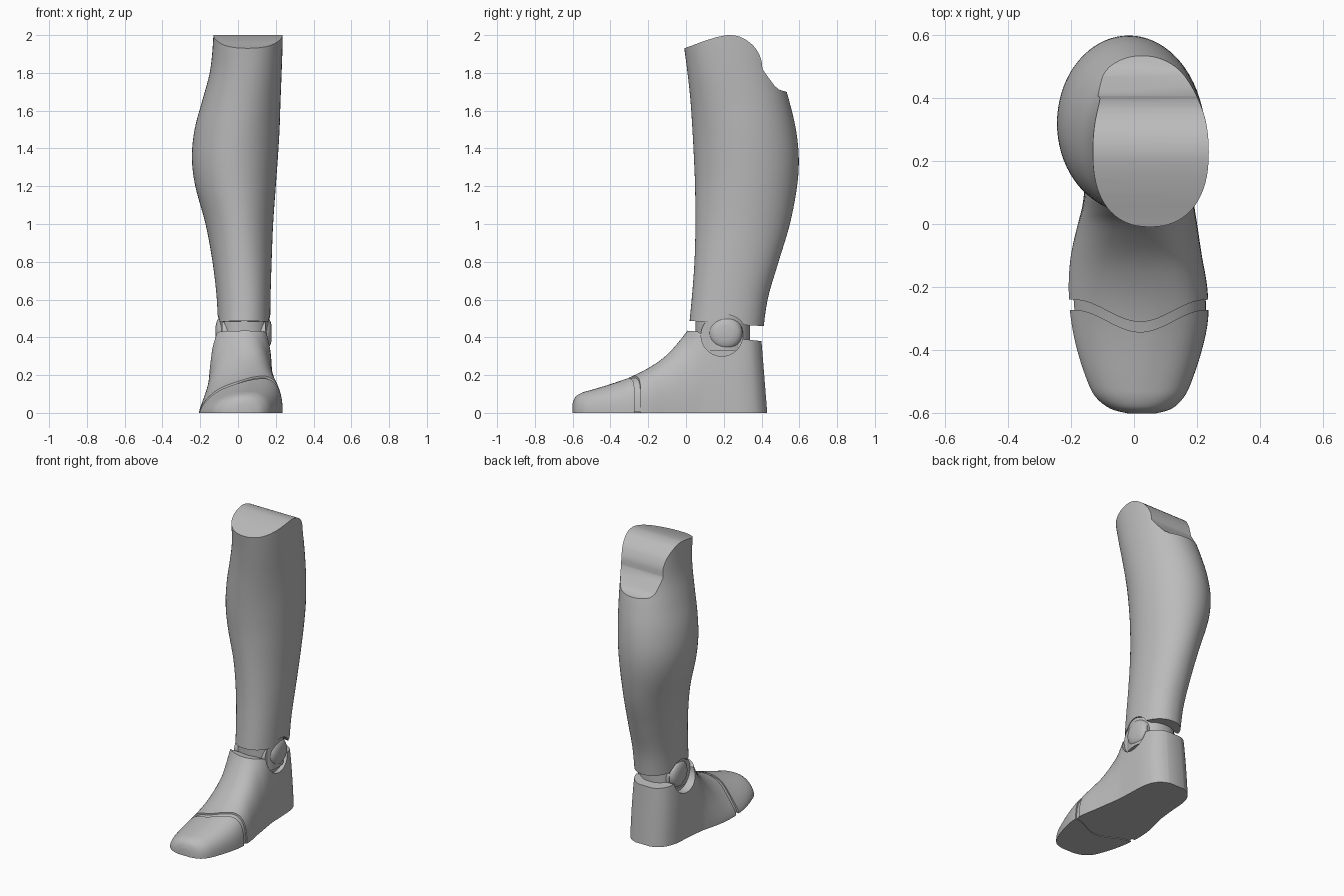
import bpy, bmesh
from math import sin, cos, pi, radians

cube = bpy.data.objects.get("Cube")
if cube:
    bpy.data.objects.remove(cube)

grey = bpy.data.materials.new("plain_grey")
grey.use_nodes = True
colour = (0.5, 0.5, 0.5, 1)
grey.diffuse_color = colour
grey.node_tree.nodes["Principled BSDF"].inputs["Base Color"].default_value = colour


def resample(rows, steps):
    """Smooth curve through the rows, any number of columns."""
    out = []
    last = len(rows) - 1
    for i in range(last):
        a, b, c, d = (rows[max(0, min(last, i + k))] for k in (-1, 0, 1, 2))
        for s in range(steps):
            t = s / steps
            out.append([q + t * (r - p) / 2 + t * t * (2 * p - 5 * q + 4 * r - w) / 2
                        + t ** 3 * (3 * q - p - 3 * r + w) / 2
                        for p, q, r, w in zip(a, b, c, d)])
    return out + [list(rows[-1])]


def signed_power(v, e):
    return abs(v) ** e * (1 if v >= 0 else -1)


def make_object(name, bm):
    bmesh.ops.recalc_face_normals(bm, faces=bm.faces[:])
    mesh = bpy.data.meshes.new(name)
    bm.to_mesh(mesh)
    bm.free()
    mesh.materials.append(grey)
    obj = bpy.data.objects.new(name, mesh)
    bpy.context.collection.objects.link(obj)
    return obj


def loft(name, rings):
    bm = bmesh.new()
    loops = [[bm.verts.new(p) for p in ring] for ring in rings]
    n = len(loops[0])
    for lo, hi in zip(loops, loops[1:]):
        for i in range(n):
            j = (i + 1) % n
            bm.faces.new((lo[i], lo[j], hi[j], hi[i]))
    bm.faces.new(loops[0])
    bm.faces.new(loops[-1])
    return make_object(name, bm)


def prism(points, place, start, end):
    return loft("trim_shape", [[place(u, v, w) for u, v in points] for w in (start, end)])


def across(y, z, x):
    return (x, y, z)


def upright(x, y, z):
    return (x, y, z)


def apply_modifiers(obj):
    graph = bpy.context.evaluated_depsgraph_get()
    mesh = bpy.data.meshes.new_from_object(obj.evaluated_get(graph))
    obj.modifiers.clear()
    obj.data = mesh


def keep_inside(obj, cutter):
    mod = obj.modifiers.new("trim", "BOOLEAN")
    mod.operation = "INTERSECT"
    mod.solver = "EXACT"
    mod.object = cutter
    bpy.context.view_layer.update()
    apply_modifiers(obj)
    bpy.data.objects.remove(cutter)


def arc(cy, cz, r, a, b, n=28):
    angles = [radians(a + (b - a) * i / n) for i in range(n + 1)]
    return [(cy + r * cos(t), cz + r * sin(t)) for t in angles]


def oval_ring(z, xl, xr, yf, yb, e, n=72):
    ring = []
    for i in range(n):
        t = 2 * pi * i / n
        ring.append(((xl + xr) / 2 + (xr - xl) / 2 * signed_power(cos(t), 2 / e),
                     (yf + yb) / 2 + (yb - yf) / 2 * signed_power(sin(t), 2 / e), z))
    return ring


# Lower leg: height, left and right edges, front, back, squareness
leg_rows = [
    (.4, -.105, .17, .01, .405, 2.2), (.6, -.112, .172, .03, .432, 2.2),
    (.8, -.135, .178, .045, .49, 2.1), (1, -.172, .186, .05, .55, 2),
    (1.2, -.226, .2, .048, .588, 2), (1.35, -.244, .211, .042, .597, 2),
    (1.5, -.23, .22, .034, .582, 2), (1.65, -.19, .225, .024, .547, 2.1),
    (1.8, -.15, .231, .008, .505, 2.2), (1.95, -.133, .236, -.012, .48, 2.3),
    (2.1, -.128, .238, -.035, .47, 2.3)]
shin = loft("lower_leg", [oval_ring(*r) for r in resample(leg_rows, 5)])

# Side outline of the leg: domed knee top, rear step, notched ankle edge
knee_line = resample([(-.2, 1.87), (-.01, 1.93), (.1, 1.97), (.18, 1.993), (.24, 2),
                      (.3, 1.985), (.36, 1.94), (.395, 1.88), (.405, 1.82)], 4)
knee_line += [(.44, 1.77), (.47, 1.73), (.495, 1.71), (.53, 1.7), (.8, 1.68)]
notch = arc(.21, .41, .11, 30, 140)
keep_inside(shin, prism(knee_line + [(.8, .44)] + notch + [(-.2, .5)], across, -.5, .5))

# Foot: y, left and right edges, ridge x, height, left and right squareness
foot_rows = [
    (-.6, -.02, .07, .025, .05, 2, 2), (-.585, -.075, .12, .03, .085, 2, 2.2),
    (-.55, -.12, .157, .04, .107, 1.9, 2.5), (-.5, -.147, .182, .05, .122, 1.8, 2.6),
    (-.4, -.18, .215, .065, .152, 1.6, 2.7), (-.3, -.2, .235, .075, .188, 1.5, 2.7),
    (-.2, -.207, .232, .07, .237, 1.5, 2.5), (-.1, -.2, .215, .055, .308, 1.6, 2.3),
    (0, -.178, .2, .035, .425, 1.8, 2.2), (.05, -.165, .192, .03, .51, 2.1, 2.3),
    (.1, -.158, .186, .03, .59, 2.4, 2.5), (.2, -.148, .182, .03, .68, 2.5, 2.6),
    (.3, -.14, .176, .025, .7, 2.6, 2.6), (.37, -.115, .155, .02, .7, 2.7, 2.7),
    (.41, -.077, .117, .02, .7, 2.8, 2.8), (.43, -.035, .075, .02, .7, 3, 3)]


def foot_loft(name, scale=1, n=40):
    rings = []
    for y, xl, xr, ridge, h, el, er in resample(foot_rows, 4):
        ring = []
        for i in range(n + 1):
            t = pi * i / n
            side, e = (xr, er) if i * 2 <= n else (xl, el)
            x = ridge + (side - ridge) * scale * abs(cos(t)) ** (2 / e)
            z = h * scale * max(0, sin(t)) ** (2 / e)
            ring.append((x, y - .08 * z * max(0, y / .43), z))
        rings.append(ring)
    return loft(name, rings)


def toe_line(base):
    """Wavy seam running across the foot."""
    xs = [-.19 + .42 * i / 32 for i in range(33)]
    wave = [(x, base - .035 * (1 + cos(pi * (x - .02) / .21))) for x in xs]
    return [(-.4, base)] + wave + [(.4, base)]


foot = foot_loft("foot")
socket = arc(.19, .41, .11, 175, 350)
keep_inside(foot, prism([(-.8, -.1), (-.8, .45), (-.02, .437), (.06, .431)] + socket
                        + [(.4, .38), (.8, .36), (.8, -.1)], across, -.5, .5))
keep_inside(foot, prism(toe_line(-.24) + [(.4, .8), (-.4, .8)], upright, -.2, 1))

toes = foot_loft("toe_cap")
keep_inside(toes, prism(toe_line(-.272) + [(.4, -.8), (-.4, -.8)], upright, -.2, 1))

toe_joint = foot_loft("toe_joint", .95)
keep_inside(toe_joint, prism([(-.4, -.4), (.4, -.4), (.4, -.2), (-.4, -.2)], upright, .004, 1))

# Ankle: neck, socket lining and rounded pivot
neck = loft("ankle_neck", [oval_ring(z, -.1, .165, .05, .34, 2.2) for z in (.33, .53)])
lining = loft("ankle_socket", [[(x, y, z) for y, z in arc(.19, .41, .112, 0, 354, 59)]
                               for x in (-.085, .145)])
pivot = loft("ankle_pivot", [[(x, y, z) for y, z in arc(.21, .423, r, 0, 354, 59)]
                             for x, r in resample([(-.118, .04), (-.108, .07), (-.085, .088),
                                                   (-.04, .092), (.1, .092), (.145, .088),
                                                   (.168, .07), (.178, .04)], 3)])

for obj in (shin, foot, toes, toe_joint, neck, lining, pivot):
    bpy.ops.object.select_all(action="DESELECT")
    obj.select_set(True)
    bpy.context.view_layer.objects.active = obj
    bpy.ops.object.shade_smooth_by_angle(angle=radians(32))
